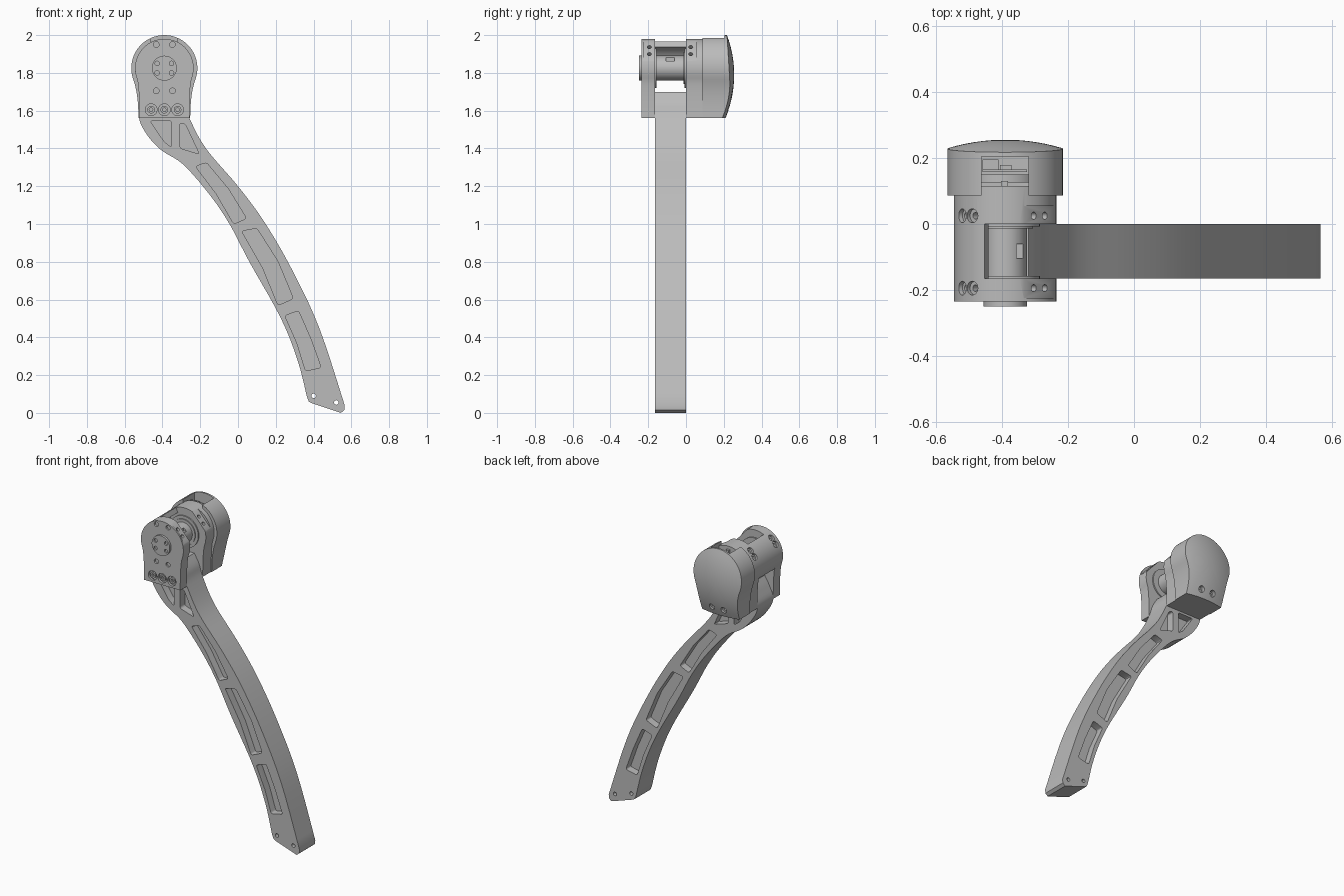
import bpy, bmesh
from math import sin, cos, pi, radians, sqrt
from mathutils import Vector, Matrix

if "Cube" in bpy.data.objects:
    bpy.data.objects.remove(bpy.data.objects["Cube"])

CX, CZ = -0.39, 1.825          # axis of the joint
FRONT, MID, REAR = -0.235, -0.165, 0.115

grey = bpy.data.materials.new("machined_grey")
grey.use_nodes = True
grey.diffuse_color = (0.5, 0.5, 0.5, 1)
grey.node_tree.nodes["Principled BSDF"].inputs["Base Color"].default_value = (0.5, 0.5, 0.5, 1)
parts = []


def make(name, bm):
    bmesh.ops.recalc_face_normals(bm, faces=bm.faces)
    mesh = bpy.data.meshes.new(name)
    bm.to_mesh(mesh)
    bm.free()
    mesh.materials.append(grey)
    obj = bpy.data.objects.new(name, mesh)
    bpy.context.collection.objects.link(obj)
    parts.append(obj)
    return obj


def prism(name, pts, y0, y1, corner=0):
    """Extrude an x-z outline along y, optionally rounding its sharp corners."""
    bm = bmesh.new()
    face = bm.faces.new([bm.verts.new((x, y0, z)) for x, z in pts])
    ext = bmesh.ops.extrude_face_region(bm, geom=[face])["geom"]
    for v in ext:
        if isinstance(v, bmesh.types.BMVert):
            v.co.y = y1
    bmesh.ops.recalc_face_normals(bm, faces=bm.faces)
    if corner:
        edges = [e for e in bm.edges if abs(e.verts[0].co.y - e.verts[1].co.y) > 1e-4
                 and e.calc_face_angle(0) > radians(30)]
        bmesh.ops.bevel(bm, geom=edges, offset=corner, segments=4, profile=0.5, affect='EDGES')
    return make(name, bm)


def box(name, x0, x1, y0, y1, z0, z1):
    return prism(name, [(x0, z0), (x1, z0), (x1, z1), (x0, z1)], y0, y1)


def disc(name, x, z, r, y0, y1, n=32):
    return prism(name, [(x + r * cos(2 * pi * i / n), z + r * sin(2 * pi * i / n))
                        for i in range(n)], y0, y1)


def radial(name, angle, shift, dist, y, r, length):
    """Cylinder pointing away from the joint axis."""
    a = radians(angle)
    out, side = Vector((cos(a), 0, sin(a))), Vector((-sin(a), 0, cos(a)))
    at = Vector((CX, y, CZ)) + out * dist + side * shift
    bm = bmesh.new()
    bmesh.ops.create_cone(bm, cap_ends=True, segments=24, radius1=r, radius2=r, depth=length,
                          matrix=Matrix.Translation(at) @ out.to_track_quat('Z', 'Y').to_matrix().to_4x4())
    return make(name, bm)


def cut(obj, cutters):
    for c in cutters:
        mod = obj.modifiers.new("cut", 'BOOLEAN')
        mod.operation, mod.solver, mod.object = 'DIFFERENCE', 'EXACT', c
    bpy.context.view_layer.update()
    dg = bpy.context.evaluated_depsgraph_get()
    mesh = bpy.data.meshes.new_from_object(obj.evaluated_get(dg))
    obj.modifiers.clear()
    obj.data = mesh
    for c in cutters:
        parts.remove(c)
        bpy.data.objects.remove(c)


def spline(pts, n=5):
    """Catmull-Rom curve through the points."""
    p = [Vector(q) for q in [pts[0]] + pts + [pts[-1]]]
    out = []
    for a, b, c, d in zip(p, p[1:], p[2:], p[3:]):
        for i in range(n):
            t = i / n
            out.append(0.5 * (2 * b + (c - a) * t + (2 * a - 5 * b + 4 * c - d) * t * t
                              + (3 * b - a - 3 * c + d) * t ** 3))
    return [tuple(v) for v in out] + [pts[-1]]


def head(r, w, bottom=1.56):
    """Round top flowing into a narrower square base."""
    a = radians(20)
    p0 = Vector((r * cos(a), CZ - r * sin(a)))
    p1 = Vector((w, p0.y - (p0.x - w) / sin(a) * cos(a)))
    p2 = Vector((w, bottom))
    flare = [p0 * (1 - t) ** 2 + p1 * 2 * t * (1 - t) + p2 * t * t for t in [i / 8 for i in range(9)]]
    arc = [(r * cos(-a + i * (pi + 2 * a) / 40), CZ + r * sin(-a + i * (pi + 2 * a) / 40))
           for i in range(1, 40)]
    base = [(-w + i * w / 4, bottom) for i in range(1, 8)]
    pts = [tuple(v) for v in reversed(flare)] + arc + [(-v.x, v.y) for v in flare] + base
    return [(CX + x, z) for x, z in pts]


def ring_cutters(y):
    """Flat pad with two holes, and two counterbores, on the rim of a bracket."""
    a = radians(42)
    flat = [(CX + u * cos(a) - v * sin(a), CZ + u * sin(a) + v * cos(a))
            for u, v in ((0.139, -0.1), (0.25, -0.1), (0.25, 0.1), (0.139, 0.1))]
    tools = [prism("flat", flat, y - 0.03, y + 0.03)]
    tools += [radial("hole", 42, s, 0.14, y, 0.011, 0.05) for s in (-0.025, 0.025)]
    for ang in (130, 147):
        tools.append(radial("bore", ang, 0, 0.16, y, 0.021, 0.04))
        tools.append(radial("hole", ang, 0, 0.14, y, 0.01, 0.06))
    return tools


# Front bracket with bolt holes
front = prism("front_bracket", head(0.155, 0.132), FRONT, MID)
tools = ring_cutters(-0.194)
for x in (-0.07, 0, 0.07):
    tools.append(disc("bore", CX + x, 1.605, 0.031, FRONT - 0.02, FRONT + 0.015))
    tools.append(disc("hole", CX + x, 1.605, 0.013, FRONT - 0.02, FRONT + 0.045))
for x in (-0.043, 0.043):
    for z in (1.705, 1.95):
        tools.append(disc("hole", CX + x, z, 0.015, FRONT - 0.02, FRONT + 0.012))
cut(front, tools)
for x in (-0.07, 0, 0.07):
    bolt = disc("front_bolt", CX + x, 1.605, 0.02, FRONT + 0.004, FRONT + 0.03)
    cut(bolt, [disc("socket", CX + x, 1.605, 0.01, FRONT - 0.01, FRONT + 0.018, 6)])

# Rear bracket
rear = prism("rear_bracket", head(0.155, 0.132), 0, REAR)
cut(rear, ring_cutters(0.025))

# Curved wall joining both brackets
sweep = [radians(114 + i * 91 / 24) for i in range(25)]
prism("bridge_wall", [(CX + 0.155 * cos(a), CZ + 0.155 * sin(a)) for a in sweep]
      + [(CX + 0.122 * cos(a), CZ + 0.122 * sin(a)) for a in reversed(sweep)], MID - 0.005, 0.005)

# Shaft, flanges and output hub
shaft = disc("shaft", CX, CZ, 0.066, MID - 0.01, 0.01, 48)
cut(shaft, [box("notch", -0.355, -0.3, -0.105, -0.06, 1.862, 1.95)])
disc("front_flange", CX, CZ, 0.105, MID - 0.01, MID + 0.008, 48)
disc("rear_flange", CX, CZ, 0.105, -0.008, 0.01, 48)
disc("rear_collar", CX, CZ, 0.085, -0.014, 0.01, 48)
hub = disc("output_hub", CX, CZ, 0.066, -0.25, FRONT + 0.01, 48)
cut(hub, [disc("hole", CX + x, CZ + z, 0.012, -0.27, -0.24, 20)
          for x in (-0.038, 0.038) for z in (-0.025, 0.025)])

# Domed rear cap, lofted from shrinking copies of its outline
outline = head(0.175, 0.137)
mid_z, ball = 1.79, 0.6
bm = bmesh.new()
rings = [[bm.verts.new((x, 0.087, z)) for x, z in outline]]
for s in (1, 0.85, 0.7, 0.55, 0.4, 0.25, 0.1):
    ring = []
    for x, z in outline:
        dx, dz = (x - CX) * s, (z - mid_z) * s
        ring.append(bm.verts.new((CX + dx, 0.255 - ball + sqrt(ball ** 2 - dx * dx - dz * dz), mid_z + dz)))
    rings.append(ring)
for a, b in zip(rings, rings[1:]):
    for i in range(len(a)):
        bm.faces.new((a[i - 1], a[i], b[i], b[i - 1]))
bm.faces.new(rings[0])
bm.faces.new(rings[-1])
cap = make("rear_cap", bm)
tools = [box("window", -0.462, -0.32, 0.07, 0.205, 1.86, 2.1)]
for x in (-0.043, 0.043):
    tools.append(disc("bore", CX + x, 1.61, 0.02, 0.205, 0.3))
    tools.append(disc("hole", CX + x, 1.61, 0.01, 0.19, 0.3))
cut(cap, tools)

# Electronics behind the cap window
box("circuit_board", -0.458, -0.324, 0.158, 0.165, 1.85, 1.955)
box("connector", -0.458, -0.41, 0.165, 0.195, 1.85, 1.94)
box("chip", -0.405, -0.37, 0.165, 0.178, 1.85, 1.93)
disc("encoder_disc", -0.395, CZ, 0.11, 0.125, 0.15, 40)
box("sensor_tab", -0.402, -0.382, 0.11, 0.13, 1.85, 1.96)

# Curved leg
outer = spline([(-0.32, 1.70), (-0.285, 1.64), (-0.257, 1.56), (-0.17, 1.40), (0, 1.20), (0.14, 1.01),
                (0.285, 0.76), (0.43, 0.45), (0.565, 0.04)])
inner = spline([(0.365, 0.085), (0.315, 0.28), (0.225, 0.505), (0.06, 0.80), (-0.045, 1.0),
                (-0.15, 1.155), (-0.29, 1.315), (-0.405, 1.39), (-0.48, 1.47), (-0.523, 1.56),
                (-0.495, 1.64), (-0.46, 1.70)])
foot = [(0.563, 0.015), (0.545, 0), (0.39, 0.052), (0.375, 0.06)]
leg = prism("leg", outer + foot + inner, MID, 0)

# Pockets on both sides of the leg
pockets = [
    [(-0.465, 1.546), (-0.352, 1.546), (-0.352, 1.405), (-0.39, 1.435)],
    [(-0.308, 1.535), (-0.28, 1.53), (-0.205, 1.37), (-0.308, 1.402)],
    [(-0.225, 1.305), (-0.167, 1.325), (-0.052, 1.187), (0.045, 1.03), (-0.022, 1.0), (-0.115, 1.16)],
    [(0.02, 0.962), (0.1, 0.977), (0.212, 0.80), (0.293, 0.605), (0.212, 0.57), (0.132, 0.765)],
    [(0.248, 0.515), (0.32, 0.54), (0.386, 0.39), (0.44, 0.24), (0.358, 0.222), (0.312, 0.37)],
]
tools = []
for y0, y1 in ((MID - 0.02, MID + 0.05), (-0.05, 0.02)):
    tools += [prism("pocket", p, y0, y1, 0.012) for p in pockets]
for x, z in ((0.40, 0.09), (0.52, 0.055)):
    tools.append(disc("hole", x, z, 0.012, MID - 0.02, 0.02, 20))
cut(leg, tools)

# Smooth shading with sharp edges kept
bpy.ops.object.select_all(action='DESELECT')
for obj in parts:
    obj.select_set(True)
bpy.context.view_layer.objects.active = leg
bpy.ops.object.shade_smooth_by_angle(angle=radians(30))
